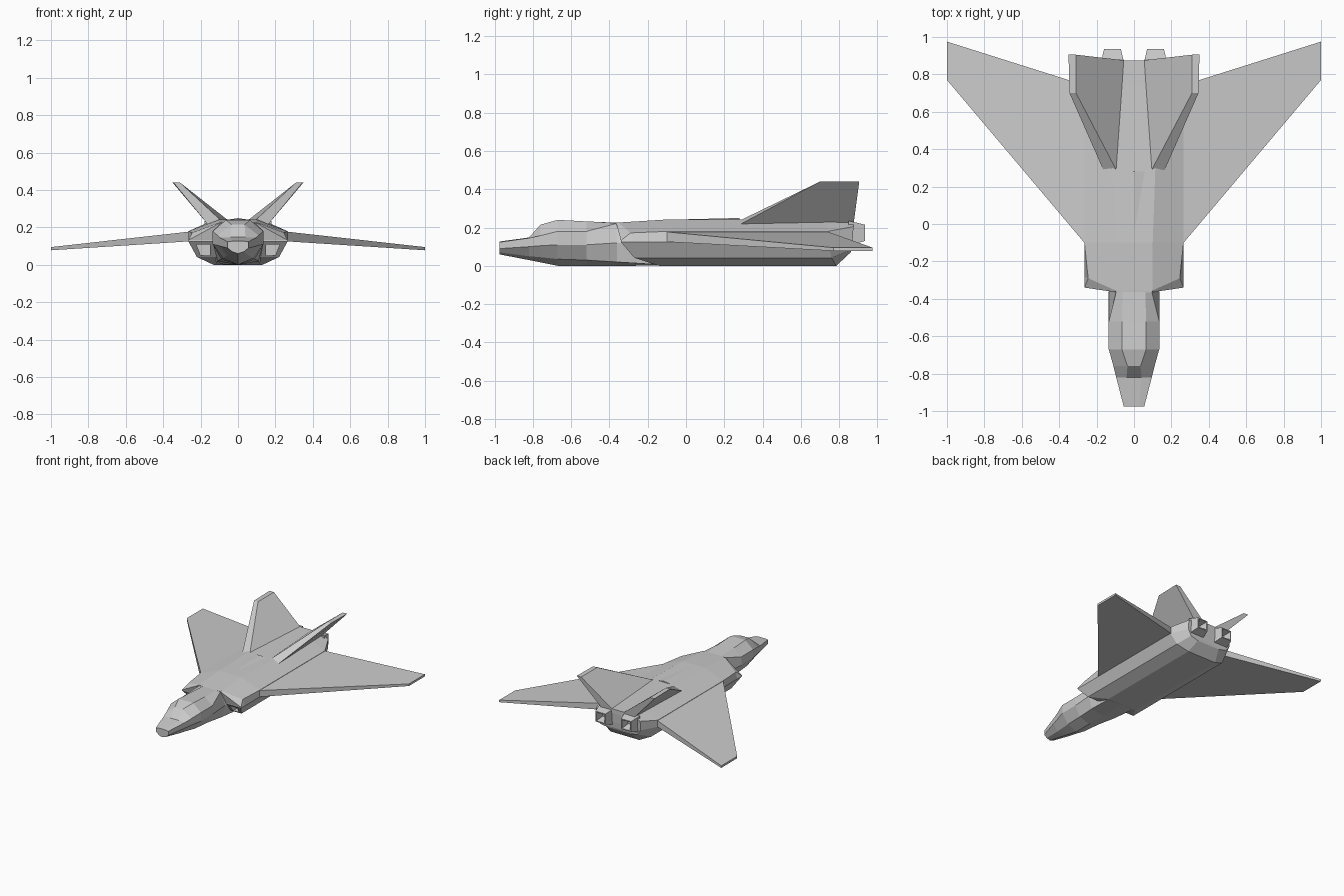
import bpy, bmesh

if "Cube" in bpy.data.objects:
    bpy.data.objects.remove(bpy.data.objects["Cube"])


def loft(name, rings, strips=False, mirror=False):
    """Skin a list of point rings; strips=True caps symmetric rings with cross bands."""
    bm = bmesh.new()
    vs = [[bm.verts.new(p) for p in r] for r in rings]
    n = len(rings[0])
    for a, b in zip(vs, vs[1:]):
        for i in range(n):
            j = (i + 1) % n
            bm.faces.new((a[i], a[j], b[j], b[i]))
    for r in (vs[0], vs[-1]):
        if strips:
            for i in range(n // 2 - 1):
                bm.faces.new((r[i], r[i + 1], r[n - 2 - i], r[n - 1 - i]))
        else:
            bm.faces.new(r)
    bmesh.ops.remove_doubles(bm, verts=bm.verts, dist=1e-5)
    bmesh.ops.recalc_face_normals(bm, faces=bm.faces)
    me = bpy.data.meshes.new(name)
    bm.to_mesh(me)
    bm.free()
    ob = bpy.data.objects.new(name, me)
    bpy.context.collection.objects.link(ob)
    if mirror:
        m = ob.modifiers.new("mirror", 'MIRROR')
        m.use_mirror_merge = False
    return ob


def sym(half):
    """Complete a half section (top to bottom) with its mirror image."""
    return half + [(-x, y, z) for x, y, z in reversed(half)]


def sec(y, *xz):
    return sym([(x, y, z) for x, z in xz])


# Nose and canopy
loft("nose_and_canopy", [
    sec(-.975, (.03, .127), (.055, .123), (.055, .09), (.03, .07), (0, .06)),
    sec(-.82, (.04, .148), (.095, .145), (.095, .1), (.055, .05), (0, .03)),
    sec(-.76, (.035, .215), (.11, .158), (.11, .105), (.065, .045), (0, .018)),
    sec(-.67, (.065, .24), (.135, .18), (.135, .11), (.08, .035), (0, 0)),
    sec(-.52, (.065, .232), (.135, .18), (.135, .11), (.09, .03), (0, 0)),
    sec(-.36, (.06, .225), (.095, .222), (.135, .12), (.11, .02), (0, 0)),
    sec(-.12, (.06, .236), (.09, .232), (.13, .12), (.12, .005), (0, .001)),
], strips=True)

# Main body with swept-back intake lips and tapered tail
body = loft("main_body", [
    sym([(.095, -.365, .225), (.265, -.34, .132), (.265, -.34, .125),
         (.22, -.27, .042), (.13, -.14, 0)]),
    sym([(.1, -.355, .226), (.245, -.29, .172), (.265, -.28, .125),
         (.22, -.2, .042), (.13, -.12, 0)]),
    sec(-.1, (.1, .242), (.265, .18), (.265, .125), (.22, .042), (.13, 0)),
    sym([(.13, .74, .24), (.265, .74, .18), (.265, .74, .125),
         (.22, .76, .042), (.13, .785, 0)]),
    sym([(.12, .875, .24), (.2, .875, .205), (.2, .87, .13),
         (.17, .865, .085), (.1, .86, .07)]),
], strips=True)

# Intake openings
mouth = [(.15, .05), (.15, .11), (.222, .108), (.2, .052)]
for s, side in ((1, "left"), (-1, "right")):
    cutter = loft("intake_cutter_" + side,
                  [[(s * x, y, z) for x, z in mouth] for y in (-.5, -.12)])
    cutter.hide_render = True
    cutter.hide_set(True)
    cut = body.modifiers.new("intake_" + side, 'BOOLEAN')
    cut.operation = 'DIFFERENCE'
    cut.solver = 'EXACT'
    cut.object = cutter

# Raised wedge ahead of the fins
loft("spine", [[(0, -.08, .241)] * 3,
               [(-.09, .28, .236), (0, .28, .25), (.09, .28, .236)]])

# Wings: thick slabs thinning to the tip
loft("wings", [
    [(.24, -.13, .18), (.24, -.13, .127), (.24, .735, .127), (.24, .735, .18)],
    [(1, .77, .095), (1, .77, .078), (1, .975, .078), (1, .975, .095)],
], mirror=True)

# Canted tail fins
loft("tail_fins", [
    [(.09, .28, .236), (.16, .28, .215), (.14, .875, .215), (.05, .875, .236)],
    [(.31, .70, .44), (.345, .70, .44), (.35, .905, .44), (.31, .905, .44)],
], mirror=True)


# Exhaust nozzles: tapered boxes with a hollow end
def box_ring(x0, x1, z0, z1, y):
    return [(x0, y, z0), (x1, y, z0), (x1, y, z1), (x0, y, z1)]


loft("nozzles", [
    box_ring(.05, .18, .105, .235, .85),
    box_ring(.07, .16, .13, .215, .935),
    box_ring(.078, .152, .138, .207, .935),
    box_ring(.09, .14, .155, .195, .87),
], mirror=True)
